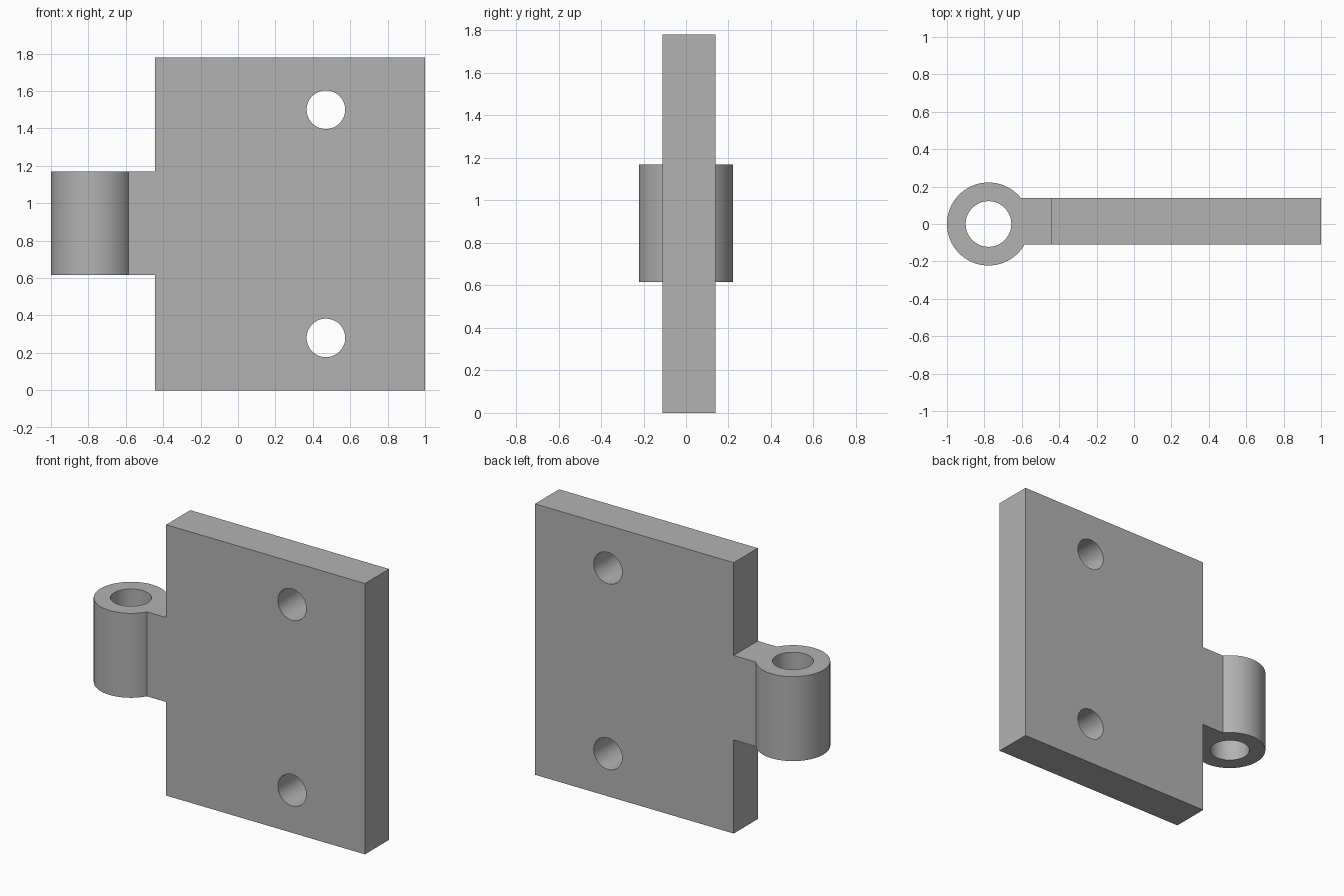
import bpy
from math import pi

old = bpy.data.objects.get("Cube")
if old:
    bpy.data.objects.remove(old, do_unlink=True)

PLATE_Y = (-0.11, 0.14)        # front and back of the leaf
BARREL_Z = (0.615, 1.17)       # bottom and top of the barrel
BARREL_X = -0.778

steel = bpy.data.materials.new("plain grey")
steel.use_nodes = True
grey = (0.45, 0.45, 0.45, 1)
steel.diffuse_color = grey
steel.node_tree.nodes["Principled BSDF"].inputs["Base Color"].default_value = grey


def box(name, xs, ys, zs):
    spans = (xs, ys, zs)
    bpy.ops.mesh.primitive_cube_add(size=1, location=[sum(s) / 2 for s in spans])
    ob = bpy.context.object
    ob.name = name
    ob.scale = [s[1] - s[0] for s in spans]
    bpy.ops.object.transform_apply(location=True, rotation=True, scale=True)
    ob.data.materials.append(steel)
    return ob


def cylinder(name, radius, depth, location, rotation=(0, 0, 0)):
    bpy.ops.mesh.primitive_cylinder_add(vertices=64, radius=radius, depth=depth,
                                        location=location, rotation=rotation)
    ob = bpy.context.object
    ob.name = name
    bpy.ops.object.transform_apply(location=True, rotation=True, scale=True)
    ob.data.materials.append(steel)
    return ob


def combine(target, tool, operation):
    mod = target.modifiers.new(tool.name, 'BOOLEAN')
    mod.operation = operation
    mod.solver = 'EXACT'
    mod.object = tool
    bpy.context.view_layer.objects.active = target
    bpy.ops.object.modifier_apply(modifier=mod.name)
    bpy.data.objects.remove(tool, do_unlink=True)


# Flat leaf with the tab that carries the barrel
hinge = box("hinge_leaf", (-0.445, 1), PLATE_Y, (0, 1.78))
combine(hinge, box("tab", (-0.635, -0.3), PLATE_Y, BARREL_Z), 'UNION')

# Barrel and its pin bore
mid_z = sum(BARREL_Z) / 2
height = BARREL_Z[1] - BARREL_Z[0]
combine(hinge, cylinder("barrel", 0.222, height, (BARREL_X, 0, mid_z)), 'UNION')
combine(hinge, cylinder("pin_bore", 0.122, 1, (BARREL_X, 0, mid_z)), 'DIFFERENCE')

# Screw holes through the leaf
for z in (0.28, 1.5):
    hole = cylinder("screw_hole", 0.103, 1, (0.47, 0, z), (pi / 2, 0, 0))
    combine(hinge, hole, 'DIFFERENCE')

# Smooth round walls, sharp edges
bpy.ops.object.select_all(action='DESELECT')
hinge.select_set(True)
bpy.context.view_layer.objects.active = hinge
bpy.ops.object.shade_smooth_by_angle(angle=pi / 6)
